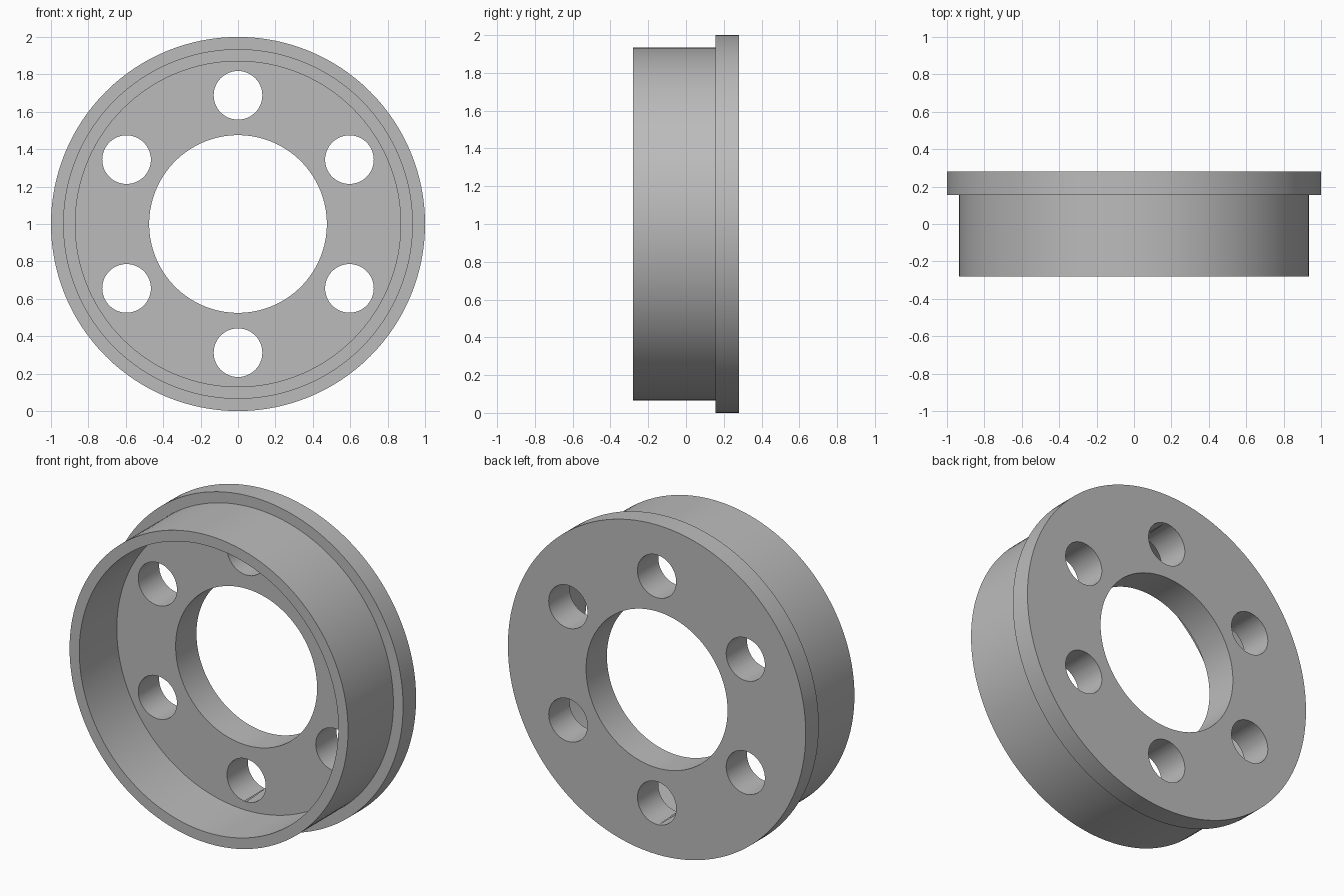
import bpy, bmesh, math

if "Cube" in bpy.data.objects:
    bpy.data.objects.remove(bpy.data.objects["Cube"])

CZ = 1.0                      # height of the wheel axis
SEG = 128

grey = bpy.data.materials.new("grey metal")
grey.diffuse_color = (0.5, 0.5, 0.5, 1)
grey.use_nodes = True
grey.node_tree.nodes["Principled BSDF"].inputs["Base Color"].default_value = grey.diffuse_color


def lathe(name, profile):
    """Revolve a closed (radius, y) profile around the y axis."""
    bm = bmesh.new()
    rings = []
    for i in range(SEG):
        a = 2 * math.pi * i / SEG
        rings.append([bm.verts.new((r * math.cos(a), y, r * math.sin(a))) for r, y in profile])
    n = len(profile)
    for i in range(SEG):
        p, q = rings[i], rings[(i + 1) % SEG]
        for j in range(n):
            k = (j + 1) % n
            bm.faces.new((p[j], p[k], q[k], q[j]))
    bmesh.ops.recalc_face_normals(bm, faces=bm.faces)
    me = bpy.data.meshes.new(name)
    bm.to_mesh(me)
    bm.free()
    ob = bpy.data.objects.new(name, me)
    ob.location.z = CZ
    bpy.context.collection.objects.link(ob)
    return ob


# Flanged cup: barrel wall, rear flange and thick web with a central bore
hub = lathe("flanged_hub", [
    (0.475, 0.28), (1.0, 0.28), (1.0, 0.155), (0.935, 0.155),
    (0.935, -0.28), (0.87, -0.28), (0.87, 0.08), (0.475, 0.08)])
hub.data.materials.append(grey)

# Six bolt holes through the web
cutters = []
for i in range(6):
    a = math.radians(90 + 60 * i)
    bpy.ops.mesh.primitive_cylinder_add(
        vertices=64, radius=0.13, depth=0.4, rotation=(math.pi / 2, 0, 0),
        location=(0.688 * math.cos(a), 0.18, CZ + 0.688 * math.sin(a)))
    cutter = bpy.context.object
    cutter.name = f"bolt_hole_cutter_{i + 1}"
    cutter.hide_render = True
    cutter.data.materials.append(grey)
    cutters.append(cutter)
    mod = hub.modifiers.new(f"bolt_hole_{i + 1}", 'BOOLEAN')
    mod.operation = 'DIFFERENCE'
    mod.solver = 'EXACT'
    mod.object = cutter

# Apply the cuts, then drop the cutters
bpy.ops.object.select_all(action='DESELECT')
hub.select_set(True)
bpy.context.view_layer.objects.active = hub
for mod in list(hub.modifiers):
    bpy.ops.object.modifier_apply(modifier=mod.name)
for cutter in cutters:
    bpy.data.objects.remove(cutter)

# Smooth round walls, crisp rims
bpy.ops.object.shade_smooth_by_angle(angle=math.radians(30))
